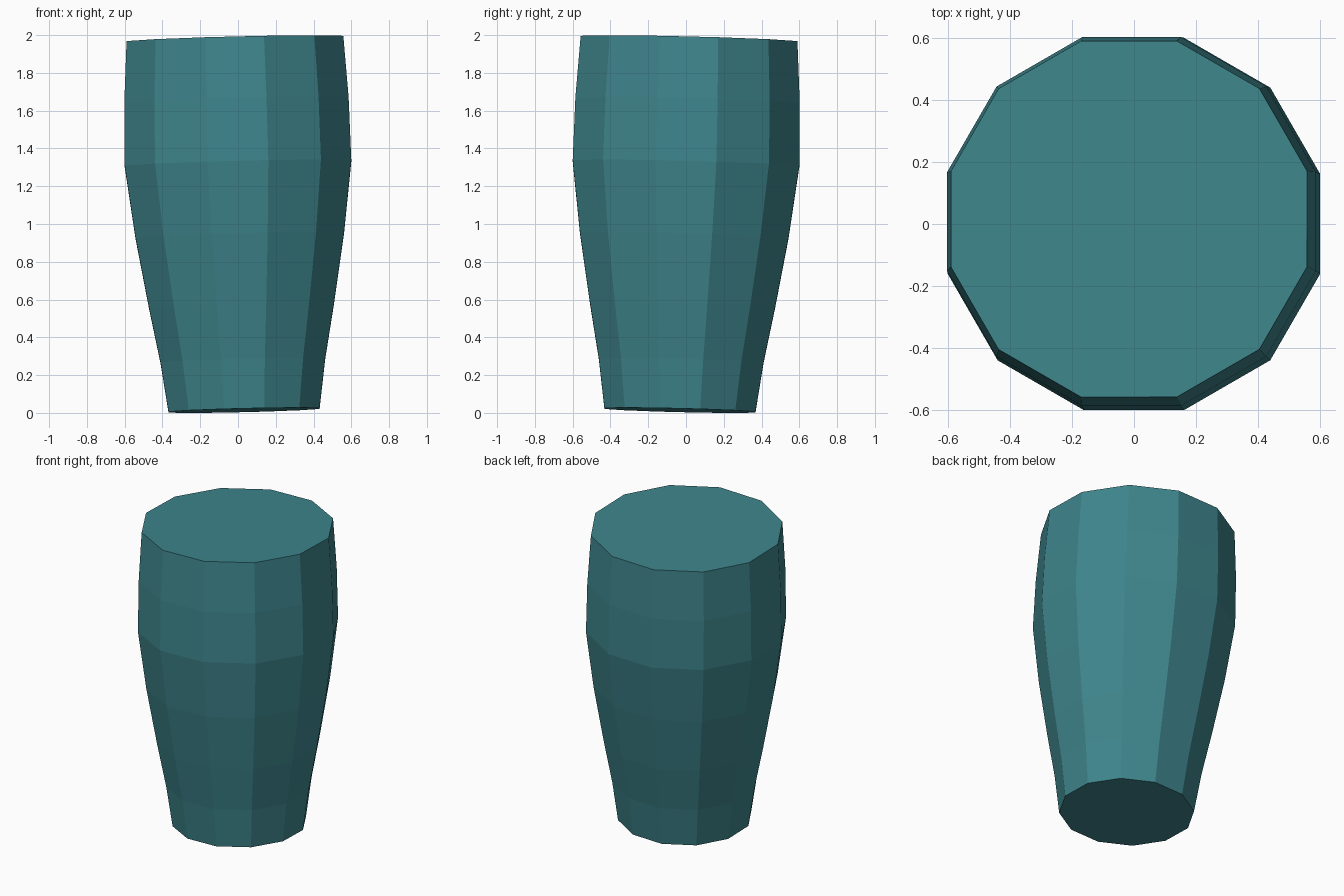
import bpy, bmesh, math
from mathutils import Vector

if "Cube" in bpy.data.objects:
    bpy.data.objects.remove(bpy.data.objects["Cube"])

SIDES = 12
# (height along the axis, distance from axis to flat side)
PROFILE = [(0.0, 0.40), (0.262, 0.436), (0.555, 0.49), (0.925, 0.552),
           (1.307, 0.60), (1.64, 0.594), (1.966, 0.574)]

teal = bpy.data.materials.new("teal")
teal.diffuse_color = (0.048, 0.235, 0.262, 1.0)
teal.use_nodes = True
teal.node_tree.nodes["Principled BSDF"].inputs["Base Color"].default_value = teal.diffuse_color

# Slight lean of the whole body
axis = Vector((-0.0245, 0.0245, 1.0)).normalized()
lean = Vector((0, 0, 1)).rotation_difference(axis).to_matrix()
base = Vector((0.032, -0.032, 0.0138))

# Faceted body: rings of the profile bridged together and capped
bm = bmesh.new()
rings = []
for h, flat in PROFILE:
    r = flat / math.cos(math.pi / SIDES)
    ring = []
    for i in range(SIDES):
        a = 2 * math.pi * (i + 0.5) / SIDES
        ring.append(bm.verts.new(base + lean @ Vector((r * math.cos(a), r * math.sin(a), h))))
    rings.append(ring)
for low, high in zip(rings, rings[1:]):
    for i in range(SIDES):
        j = (i + 1) % SIDES
        bm.faces.new((low[i], low[j], high[j], high[i]))
bm.faces.new(rings[0][::-1])
bm.faces.new(rings[-1])
bmesh.ops.recalc_face_normals(bm, faces=bm.faces)

mesh = bpy.data.meshes.new("tapered_body")
bm.to_mesh(mesh)
bm.free()
mesh.materials.append(teal)
body = bpy.data.objects.new("tapered_body", mesh)
bpy.context.collection.objects.link(body)
